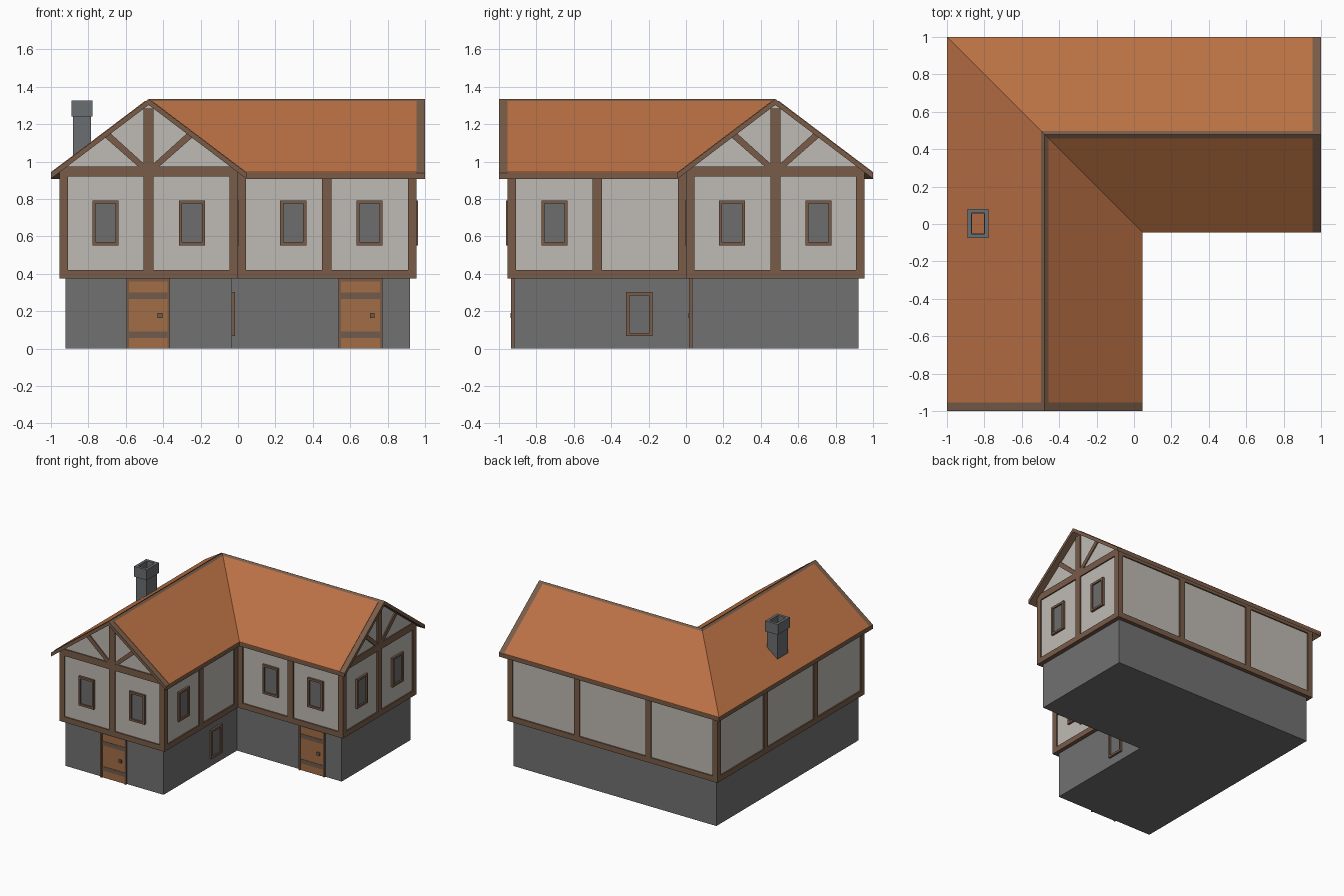
import bpy, bmesh

if "Cube" in bpy.data.objects:
    bpy.data.objects.remove(bpy.data.objects["Cube"])

def material(name, rgb):
    m = bpy.data.materials.new(name)
    m.diffuse_color = (*rgb, 1)
    m.use_nodes = True
    m.node_tree.nodes["Principled BSDF"].inputs["Base Color"].default_value = m.diffuse_color
    return m

STONE = material("grey stone", (0.165, 0.165, 0.165))
PLASTER = material("pale plaster", (0.52, 0.49, 0.455))
WOOD = material("dark timber", (0.19, 0.107, 0.066))
TILE = material("orange roof tile", (0.49, 0.165, 0.058))
DOOR = material("light door wood", (0.36, 0.155, 0.063))
GLASS = material("grey glass", (0.155, 0.155, 0.155))
CHIM = material("chimney stone", (0.145, 0.158, 0.165))
IRON = material("door iron", (0.16, 0.105, 0.07))

C = -0.4775      # ridge line: x = C on the front wing, y = -C on the side wing
HALF = 0.5225    # ridge to eave
SLOPE = 0.395 / HALF

def top(s):
    return 1.335 - SLOPE * abs(s)

def under(s):
    return top(s) - 0.032

def loft(name, rings, mat, closed=False):
    """Join equal rings of points into a solid."""
    bm = bmesh.new()
    vs = [[bm.verts.new(p) for p in r] for r in rings]
    n, k = len(rings[0]), len(rings)
    for i in range(k if closed else k - 1):
        a, b = vs[i], vs[(i + 1) % k]
        for j in range(n):
            bm.faces.new((a[j], a[(j + 1) % n], b[(j + 1) % n], b[j]))
    if not closed:
        bm.faces.new(vs[0])
        bm.faces.new(vs[-1])
    bmesh.ops.recalc_face_normals(bm, faces=bm.faces)
    me = bpy.data.meshes.new(name)
    bm.to_mesh(me)
    bm.free()
    me.materials.append(mat)
    ob = bpy.data.objects.new(name, me)
    bpy.context.collection.objects.link(ob)
    return ob

def l_sweep(name, profile, end, mat):
    """Sweep a cross-section (offset from ridge, z) round the L plan, mitred."""
    rings = [[(C + s, -end, z) for s, z in profile],
             [(C + s, -(C + s), z) for s, z in profile],
             [(end, -(C + s), z) for s, z in profile]]
    return loft(name, rings, mat)

def plate(name, pts, y0, y1, mat, wings="f"):
    """Extrude an (x, z) outline in y; 's' gives the copy mirrored to the side wing."""
    rings = [[(x, y, z) for x, z in pts] for y in (y0, y1)]
    if "f" in wings:
        loft(name, rings, mat)
    if "s" in wings:
        loft(name + "_side", [[(-y, -x, z) for x, y, z in r] for r in rings], mat)

def rect(x0, x1, z0, z1):
    return [(x0, z0), (x1, z0), (x1, z1), (x0, z1)]

def window(name, x, z, w, h, wall, wings):
    """Glass with a raised four-bar frame on a wall at y = wall."""
    a, b, t = w / 2, h / 2, 0.017
    plate(name + "_glass", rect(x - a + .005, x + a - .005, z - b + .005, z + b - .005),
          wall - 0.006, wall + 0.01, GLASS, wings)
    for i, r in enumerate([(x - a, x - a + t, z - b, z + b), (x + a - t, x + a, z - b, z + b),
                           (x - a + t, x + a - t, z - b, z - b + t),
                           (x - a + t, x + a - t, z + b - t, z + b)]):
        plate(f"{name}_frame_{i}", rect(*r), wall - 0.017, wall + 0.01, WOOD, wings)

# Stone ground floor and plastered upper floor
l_sweep("stone_base", rect(-0.445, 0.445, 0, 0.39), 0.92, STONE)
W = 0.467
l_sweep("plaster_walls", [(-W, 0.39), (W, 0.39), (W, under(W)), (0, under(0)), (-W, under(W))],
        0.945, PLASTER)

# Timber sill and wall-head beams
B = 0.4775
l_sweep("sill_beam", rect(-B, B, 0.375, 0.42), 0.955, WOOD)
l_sweep("head_beam", [(-B, 0.92), (B, 0.92), (B, under(B)), (0.434, under(0.434)),
                      (-0.434, under(0.434)), (-B, under(B))], 0.955, WOOD)

# Roof slab with tile plates on every slope
l_sweep("roof_slab", [(-HALF, top(HALF)), (0, top(0)), (HALF, top(HALF)),
                      (HALF, under(HALF)), (0, under(0)), (-HALF, under(HALF))], 1.0, WOOD)
for side, label in ((-1, "outer"), (1, "inner")):
    a, b = 0.02, HALF
    l_sweep(label + "_roof_tiles", [(side * a, top(a) + .004), (side * b, top(b) + .004),
                                    (side * b, top(b) - .006), (side * a, top(a) - .006)],
            0.955, TILE)

# Gable timbers: corner posts, king post and braces
plate("gable_post_outer", rect(-0.955, -0.91, 0.4, 0.936), -0.955, -0.91, WOOD, "fs")
plate("gable_post_inner", rect(-0.045, 0.0, 0.4, 0.936), -0.955, -0.91, WOOD, "fs")
plate("king_post", rect(C - .027, C + .027, 0.4, 1.285), -0.955, -0.93, WOOD, "fs")
for d in (-1, 1):
    plate("brace", [(C + d * .01, 0.975), (C + d * .035, 0.955),
                    (C + d * .232, under(.232)), (C + d * .203, under(.203))],
          -0.954, -0.93, WOOD, "fs")

# Posts on the inner courtyard walls and the long outer walls
for x0, x1 in ((0, 0.043), (0.45, 0.5), (0.91, 0.955)):
    plate("court_post", rect(x0, x1, 0.4, 0.936), 0.0, 0.03, WOOD, "fs")
for x in (-0.325, 0.325):
    plate("outer_post", rect(x - .024, x + .024, 0.4, 0.936), 0.93, 0.955, WOOD, "fs")
plate("back_corner_post", rect(-0.955, -0.91, 0.4, 0.936), 0.91, 0.955, WOOD)

# Windows
for d in (-1, 1):
    window("gable_window", C + d * 0.231, 0.672, 0.14, 0.24, -0.945, "fs")
window("court_window_outer", 0.703, 0.672, 0.14, 0.24, 0.0105, "fs")
window("court_window_inner", 0.295, 0.672, 0.14, 0.24, 0.0105, "f")
window("ground_window", 0.25, 0.185, 0.14, 0.235, 0.0325, "s")

# Doors with jambs, iron bands and handle
for x, wall, label in ((-0.48, -0.92, "front"), (0.655, 0.0325, "court")):
    plate(label + "_door", rect(x - .11, x + .11, 0, 0.365), wall - .008, wall + .01, DOOR)
    for x0, x1, z0, z1 in ((-.117, -.104, 0, .376), (.104, .117, 0, .376),
                           (-.104, .104, .36, .376)):
        plate(label + "_door_frame", rect(x + x0, x + x1, z0, z1), wall - .016, wall + .01, WOOD)
    for z in (0.075, 0.283):
        plate(label + "_door_band", rect(x - .104, x + .104, z - .017, z + .017),
              wall - .011, wall, IRON)
    plate(label + "_door_handle", rect(x + .05, x + .075, .165, .19), wall - .018, wall, IRON)

# Open chimney: hollow shaft and wider cap
def tube(name, hx, hy, t, z0, z1):
    x, y = -0.834, 0.003
    def ring(a, b, z):
        return [(x - a, y - b, z), (x + a, y - b, z), (x + a, y + b, z), (x - a, y + b, z)]
    loft(name, [ring(hx, hy, z0), ring(hx, hy, z1), ring(hx - t, hy - t, z1),
                ring(hx - t, hy - t, z0)], CHIM, closed=True)

tube("chimney_shaft", 0.047, 0.067, 0.014, 1.02, 1.25)
tube("chimney_cap", 0.057, 0.078, 0.022, 1.24, 1.326)
